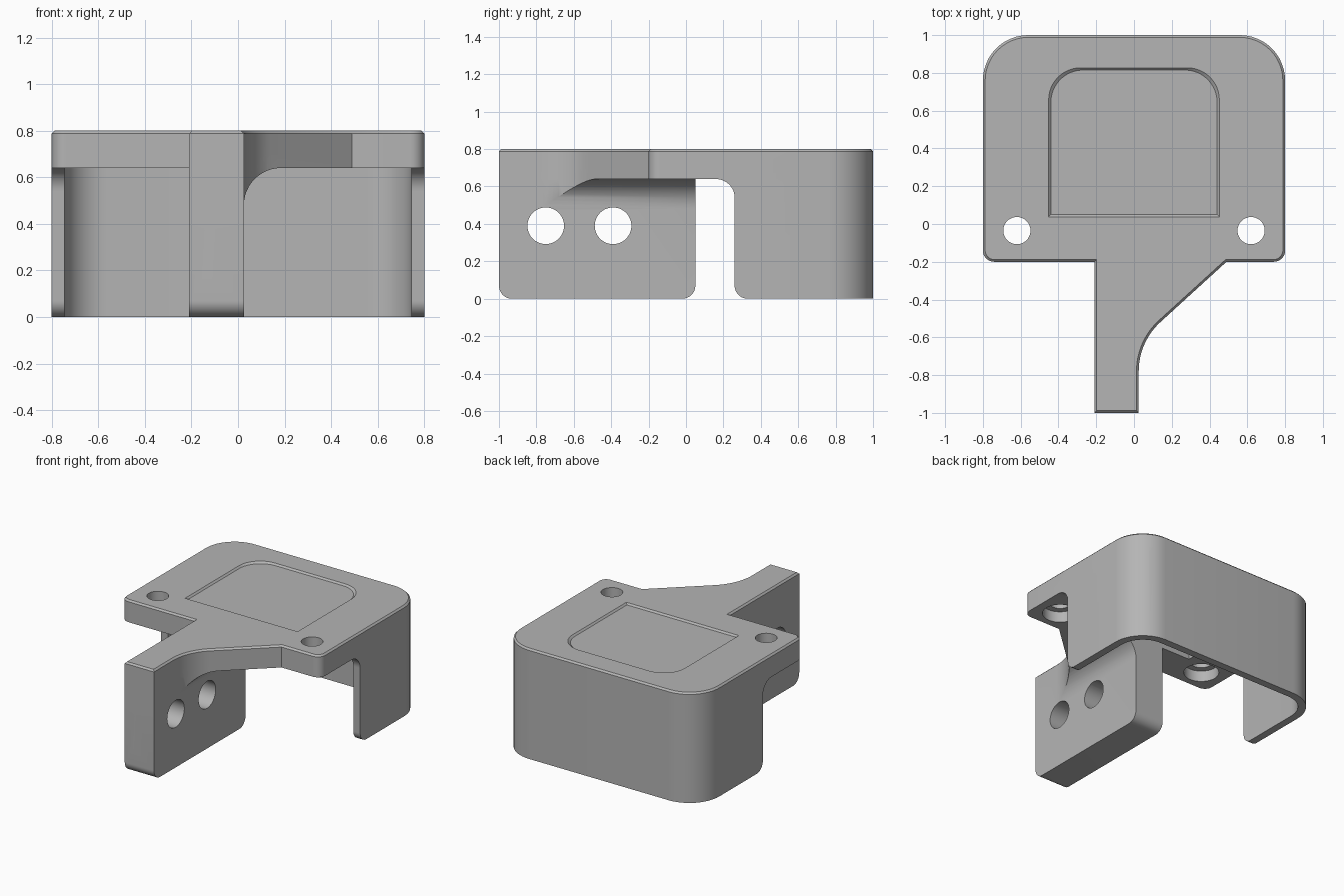
import bpy, bmesh, math
from mathutils import Vector

cube = bpy.data.objects.get("Cube")
if cube:
    bpy.data.objects.remove(cube, do_unlink=True)

grey = bpy.data.materials.new("plain grey")
grey.use_nodes = True
COLOUR = (0.46, 0.46, 0.46, 1)
grey.diffuse_color = COLOUR
grey.node_tree.nodes["Principled BSDF"].inputs["Base Color"].default_value = COLOUR

TOP, UNDER = 0.80, 0.64      # plate top and underside
EDGE = 0.012                 # chamfer width


def rounded(corners, steps=12):
    """Closed outline from (a, b, radius) corners."""
    out = []
    for i, (a, b, r) in enumerate(corners):
        p = Vector((a, b))
        if not r:
            out.append(p)
            continue
        u = (Vector(corners[i - 1][:2]) - p).normalized()
        v = (Vector(corners[(i + 1) % len(corners)][:2]) - p).normalized()
        half = u.angle(v) / 2
        centre = p + (u + v).normalized() * r / math.sin(half)
        start = p + u * r / math.tan(half) - centre
        end = p + v * r / math.tan(half) - centre
        turn = start.angle(end)
        for k in range(steps + 1):
            t = k / steps
            out.append(centre + (start * math.sin((1 - t) * turn)
                                 + end * math.sin(t * turn)) / math.sin(turn))
    return out


def prism(name, outline, axis, lo, hi, chamfer=0, flare=0):
    """Extrude an outline along an axis, with an optional chamfered or flared top."""
    place = {"x": lambda p, h: (h, p.x, p.y),
             "y": lambda p, h: (p.x, h, p.y),
             "z": lambda p, h: (p.x, p.y, h)}[axis]
    bm = bmesh.new()
    base = bm.faces.new([bm.verts.new(place(p, lo)) for p in outline])
    top = base
    shift = Vector(place(Vector((0, 0)), hi - lo))

    def raise_face(face, move):
        geom = bmesh.ops.extrude_face_region(bm, geom=[face])["geom"]
        new = next(g for g in geom if isinstance(g, bmesh.types.BMFace))
        bmesh.ops.translate(bm, verts=new.verts, vec=move)
        return new

    top = raise_face(base, shift)
    if base.is_valid and not any(len(e.link_faces) < 2 for e in base.edges):
        pass
    else:
        bm.faces.new([v for v in bm.verts][:len(outline)])
    if flare:
        middle = top.calc_center_bounds()
        top = raise_face(top, Vector((0, 0, flare)))
        for v in top.verts:
            for k in (0, 1):
                d = v.co[k] - middle[k]
                v.co[k] += math.copysign(min(flare, abs(d) * 0.05), d)
        top = raise_face(top, Vector((0, 0, 0.1)))
    bmesh.ops.recalc_face_normals(bm, faces=bm.faces)
    if chamfer:
        bmesh.ops.bevel(bm, geom=list(top.edges), offset=chamfer, segments=1,
                        affect="EDGES", profile=0.5)
        bmesh.ops.recalc_face_normals(bm, faces=bm.faces)
    mesh = bpy.data.meshes.new(name)
    bm.to_mesh(mesh)
    bm.free()
    mesh.materials.append(grey)
    obj = bpy.data.objects.new(name, mesh)
    bpy.context.collection.objects.link(obj)
    return obj


def combine(target, other, operation):
    """Apply a boolean and discard the second solid."""
    mod = target.modifiers.new("combine", "BOOLEAN")
    mod.operation, mod.solver, mod.object = operation, "EXACT", other
    bpy.ops.object.select_all(action="DESELECT")
    bpy.context.view_layer.objects.active = target
    target.select_set(True)
    bpy.ops.object.modifier_apply(modifier=mod.name)
    bpy.data.objects.remove(other, do_unlink=True)


def disc(x, y, r, n=48):
    return [Vector((x + r * math.cos(2 * math.pi * i / n),
                    y + r * math.sin(2 * math.pi * i / n))) for i in range(n)]


# Top plate with the flared arm running to the front
plan = rounded([(-0.21, -1, 0), (0.025, -1, 0), (0.025, -0.624, 0.353),
                (0.49, -0.2, 0), (0.8, -0.2, 0.06), (0.8, 1, 0.24),
                (-0.8, 1, 0.24), (-0.8, -0.2, 0.06), (-0.21, -0.2, 0)])
bracket = prism("bracket", plan, "z", UNDER, TOP, chamfer=EDGE)

# Rear wall wrapping round three sides, with rounded front ends
wall = prism("rear_wall", rounded([(-0.8, 0.1, 0), (0.8, 0.1, 0), (0.8, 1, 0.24),
                                   (-0.8, 1, 0.24)]), "z", 0, 0.7)
inside = prism("wall_inside", rounded([(-0.745, 0, 0), (0.745, 0, 0),
                                       (0.745, 0.945, 0.185), (-0.745, 0.945, 0.185)]),
               "z", -0.1, 0.9)
combine(wall, inside, "DIFFERENCE")
side = prism("wall_side", rounded([(0.26, 0, 0.07), (1.1, 0, 0), (1.1, 0.75, 0),
                                   (0.13, 0.75, 0), (0.13, UNDER, 0), (0.26, UNDER, 0.1)]),
             "x", -1, 1)
combine(wall, side, "INTERSECT")

# Mounting fin blended into the plate on one side
fin = prism("mounting_fin", rounded([(-0.21, 0, 0), (0.025, 0, 0), (0.025, UNDER, 0.16),
                                     (0.2, UNDER, 0), (0.2, 0.7, 0), (-0.21, 0.7, 0)]),
            "y", -1, 0.05)
fin_side = prism("fin_side", rounded([(-1, 0, 0.07), (0.05, 0, 0.07),
                                      (0.05, 0.75, 0), (-1, 0.75, 0)]), "x", -1, 1)
combine(fin, fin_side, "INTERSECT")
combine(fin, prism("fin_plan", plan, "z", -0.1, 0.9), "INTERSECT")
for y in (-0.75, -0.39):
    combine(fin, prism("fin_hole", disc(y, 0.39, 0.098), "x", -1, 1), "DIFFERENCE")

combine(bracket, wall, "UNION")
combine(bracket, fin, "UNION")

# Window with a chamfered rim
window = prism("window", rounded([(-0.44, 0.05, 0), (0.44, 0.05, 0),
                                  (0.44, 0.815, 0.17), (-0.44, 0.815, 0.17)]),
               "z", 0.5, TOP - EDGE, flare=EDGE)
combine(bracket, window, "DIFFERENCE")

# Screw holes, counterbored from below
for x in (-0.62, 0.62):
    combine(bracket, prism("screw_hole", disc(x, -0.035, 0.072), "z", 0.5, 0.9), "DIFFERENCE")
    combine(bracket, prism("counterbore", disc(x, -0.035, 0.118), "z", 0.5, 0.72), "DIFFERENCE")

bpy.ops.object.select_all(action="DESELECT")
bracket.select_set(True)
bpy.context.view_layer.objects.active = bracket
bpy.ops.object.shade_smooth_by_angle(angle=math.radians(30))
